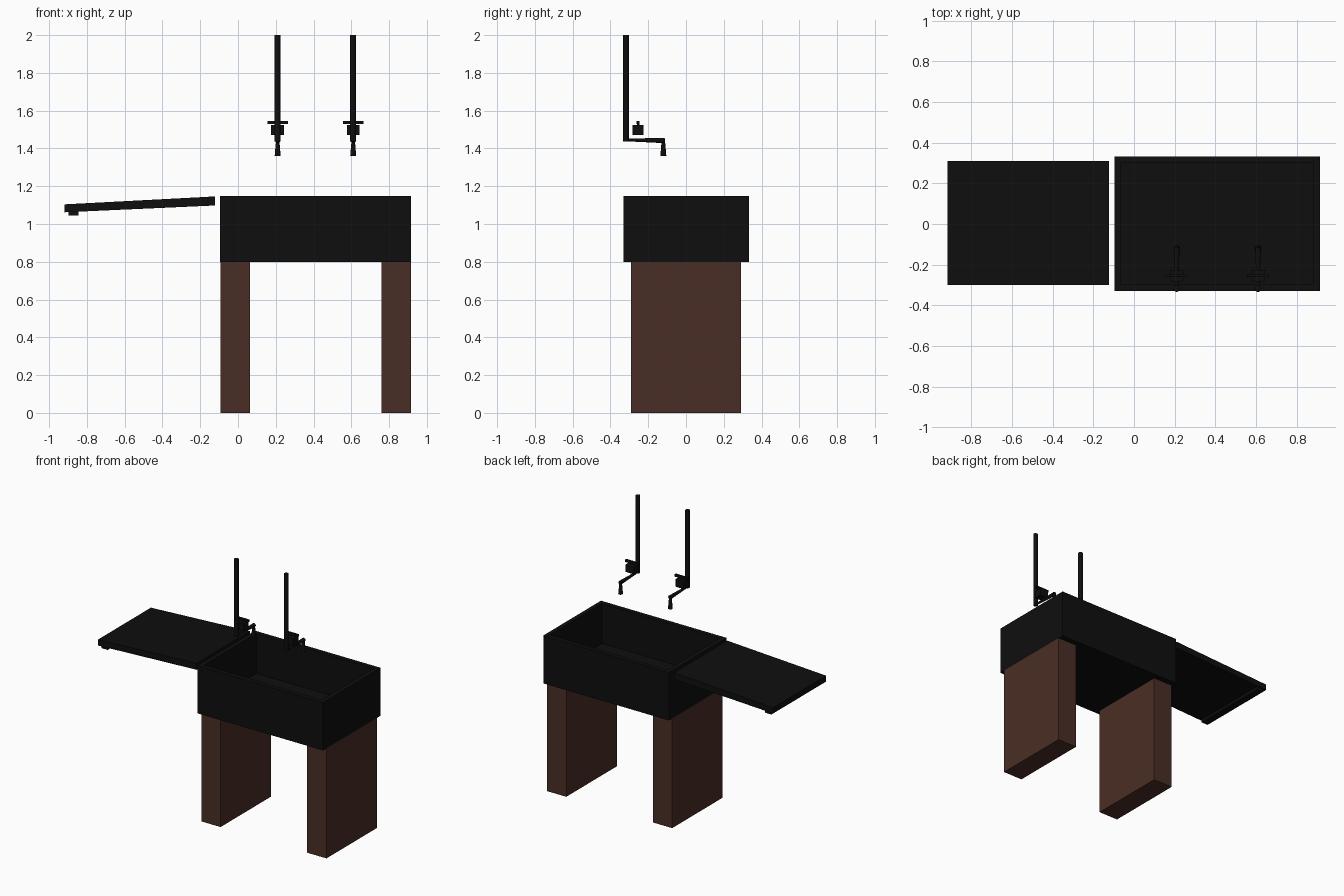
import bpy, bmesh, math
from mathutils import Vector, Matrix

if "Cube" in bpy.data.objects:
    bpy.data.objects.remove(bpy.data.objects["Cube"])


def material(name, rgb):
    m = bpy.data.materials.new(name)
    m.diffuse_color = (*rgb, 1)
    m.use_nodes = True
    m.node_tree.nodes["Principled BSDF"].inputs["Base Color"].default_value = m.diffuse_color
    return m


BLACK = material("black", (0.0045, 0.0045, 0.005))
BROWN = material("dark brown", (0.068, 0.027, 0.018))


def finish(bm, name, mat):
    bmesh.ops.recalc_face_normals(bm, faces=bm.faces)
    me = bpy.data.meshes.new(name)
    bm.to_mesh(me)
    bm.free()
    me.materials.append(mat)
    ob = bpy.data.objects.new(name, me)
    bpy.context.collection.objects.link(ob)
    return ob


def box(name, lo, hi, mat):
    bm = bmesh.new()
    lo, hi = Vector(lo), Vector(hi)
    mtx = Matrix.Translation((lo + hi) / 2) @ Matrix.Diagonal((*(hi - lo), 1))
    bmesh.ops.create_cube(bm, size=1, matrix=mtx)
    return finish(bm, name, mat)


def rod(name, a, b, r1, r2, mat, sides=16):
    a, b = Vector(a), Vector(b)
    d = b - a
    mtx = Matrix.Translation((a + b) / 2) @ d.to_track_quat('Z', 'Y').to_matrix().to_4x4()
    bm = bmesh.new()
    bmesh.ops.create_cone(bm, cap_ends=True, segments=sides, radius1=r1, radius2=r2,
                          depth=d.length, matrix=mtx)
    for f in bm.faces:
        f.smooth = len(f.verts) == 4
    for e in bm.edges:
        e.smooth = all(len(f.verts) == 4 for f in e.link_faces)
    return finish(bm, name, mat)


def prism(name, profile, y0, y1, mat):
    """Extrude an x-z profile along y."""
    bm = bmesh.new()
    f = bm.faces.new([bm.verts.new((x, y0, z)) for x, z in profile])
    ext = bmesh.ops.extrude_face_region(bm, geom=[f])["geom"]
    bmesh.ops.translate(bm, vec=(0, y1 - y0, 0),
                        verts=[v for v in ext if isinstance(v, bmesh.types.BMVert)])
    return finish(bm, name, mat)


# Trough basin: box with inset top pushed down
basin = box("basin", (-0.095, -0.33, 0.80), (0.915, 0.333, 1.148), BLACK)
bm = bmesh.new()
bm.from_mesh(basin.data)
bm.faces.ensure_lookup_table()
top = max(bm.faces, key=lambda f: f.calc_center_median().z)
bmesh.ops.inset_region(bm, faces=[top], thickness=0.045)
inner = bmesh.ops.extrude_face_region(bm, geom=[top])["geom"]
bmesh.ops.delete(bm, geom=[top], context='FACES_ONLY')
bmesh.ops.translate(bm, vec=(0, 0, -0.29),
                    verts=[v for v in inner if isinstance(v, bmesh.types.BMVert)])
bmesh.ops.recalc_face_normals(bm, faces=bm.faces)
bm.to_mesh(basin.data)
bm.free()

# Two pedestal legs
for side, x in (("left", -0.092), ("right", 0.76)):
    box(f"{side}_leg", (x, -0.29, 0), (x + 0.155, 0.29, 0.80), BROWN)

# Tilted draining board with a lip under the outer end
prism("draining_board", [(-0.918, 1.062), (-0.122, 1.098), (-0.122, 1.146), (-0.918, 1.104)],
      -0.30, 0.31, BLACK)
prism("draining_board_lip", [(-0.897, 1.045), (-0.845, 1.045), (-0.845, 1.075), (-0.897, 1.075)],
      -0.29, 0.30, BLACK)

# Two wall taps: supply pipe, spout, nozzle, valve and handle
for side, x in (("left", 0.21), ("right", 0.61)):
    rod(f"{side}_pipe", (x, -0.318, 1.438), (x, -0.318, 2.0), 0.016, 0.016, BLACK)
    rod(f"{side}_spout", (x, -0.318, 1.445), (x, -0.115, 1.442), 0.007, 0.014, BLACK)
    rod(f"{side}_nozzle", (x, -0.12, 1.452), (x, -0.12, 1.36), 0.008, 0.016, BLACK)
    box(f"{side}_valve", (x - 0.034, -0.283, 1.47), (x + 0.034, -0.225, 1.523), BLACK)
    rod(f"{side}_stem", (x, -0.253, 1.52), (x, -0.253, 1.535), 0.006, 0.006, BLACK, 8)
    box(f"{side}_handle", (x - 0.054, -0.261, 1.53), (x + 0.054, -0.245, 1.546), BLACK)
